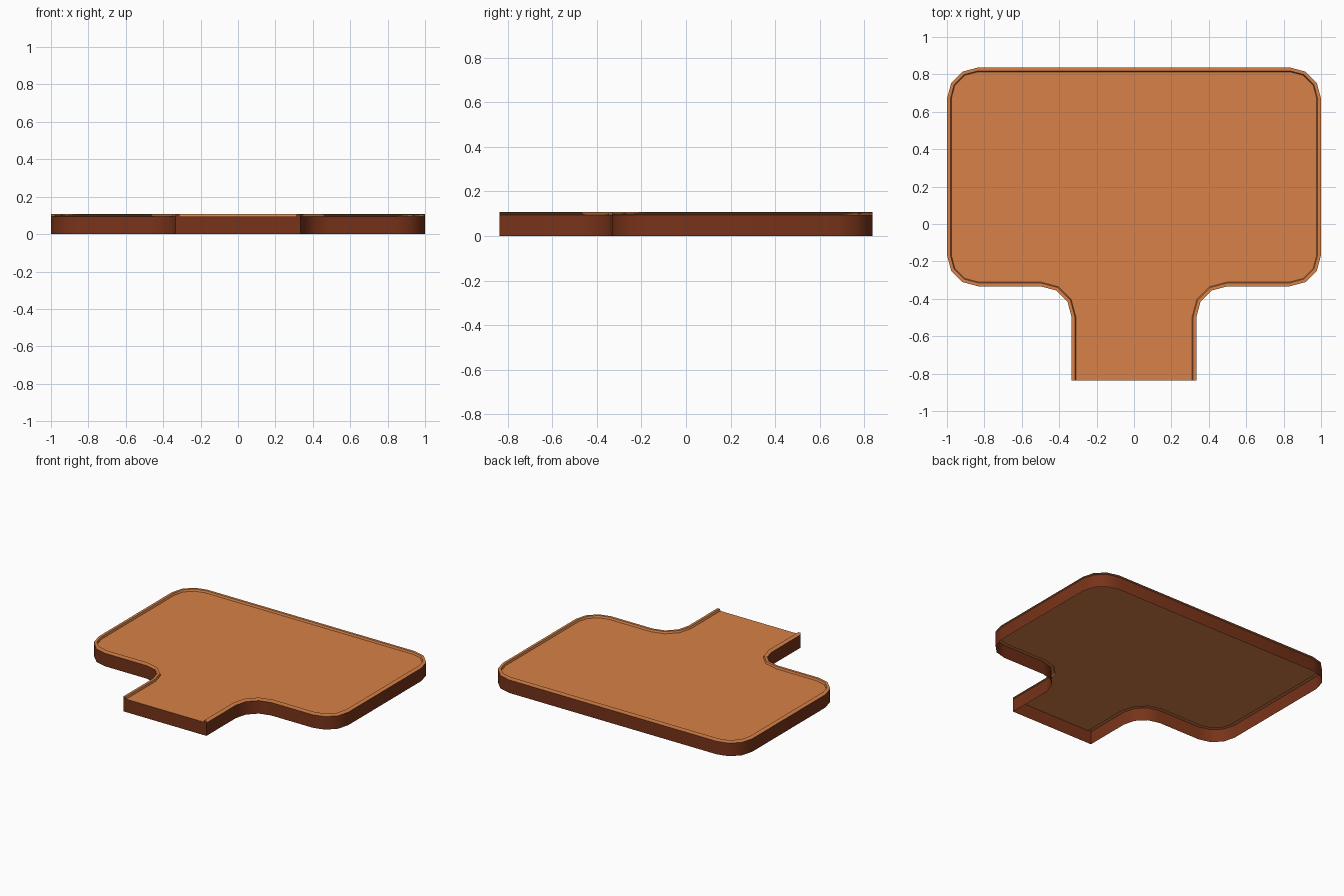
import bpy, bmesh, math

if "Cube" in bpy.data.objects:
    bpy.data.objects.remove(bpy.data.objects["Cube"])

def linear(r, g, b):
    f = lambda c: c / 12.92 if c <= 0.04045 else ((c + 0.055) / 1.055) ** 2.4
    return (f(r / 255), f(g / 255), f(b / 255), 1.0)

def material(name, rgb):
    m = bpy.data.materials.new(name)
    m.diffuse_color = linear(*rgb)
    m.use_nodes = True
    m.node_tree.nodes["Principled BSDF"].inputs["Base Color"].default_value = m.diffuse_color
    return m

def arc(cx, cy, r, a0, a1, n=3):
    return [(cx + r * math.cos(math.radians(a0 + (a1 - a0) * i / n)),
             cy + r * math.sin(math.radians(a0 + (a1 - a0) * i / n))) for i in range(n + 1)]

def outline(d):
    """Open outline from the right neck end round to the left one, inset by d."""
    half = [(0.333 - d, -0.837)]
    half += arc(0.5, -0.5, 0.167 + d, 180, 90)          # neck fillet
    half += arc(0.833, -0.166, 0.167 - d, -90, 0)       # front corner
    half += arc(0.833, 0.67, 0.167 - d, 0, 90)          # back corner
    return half + [(-x, y) for x, y in reversed(half)]

FLOOR, TOP = 0.094, 0.108
orange = material("clay orange", (215, 129, 71))
brown = material("dark brown", (120, 51, 25))

bm = bmesh.new()
profile = [(0, 0), (0, FLOOR), (0, TOP), (0.018, TOP), (0.023, FLOOR)]
rings = [[bm.verts.new((x, y, z)) for x, y in outline(d)] for d, z in profile]

# side wall (brown) and raised rim (orange)
strip = []
for k in range(4):
    a, b = rings[k], rings[k + 1]
    for i in range(len(a) - 1):
        f = bm.faces.new((a[i], a[i + 1], b[i + 1], b[i]))
        f.material_index = 1 if k == 0 else 0
        f.smooth = True
        if k == 1:
            strip.append(f)

# recessed top plate
bm.faces.new(rings[4])

# flat wall closing the neck end, including the rim ends
end = [rings[0][-1]] + [r[0] for r in rings] + [r[-1] for r in reversed(rings[1:])]
bm.faces.new(end).material_index = 1

bm.normal_update()
for e in bm.edges:
    if len(e.link_faces) == 2 and e.calc_face_angle(0) > math.radians(40):
        e.smooth = False
bm.faces.index_update()
strip_ids = {f.index for f in strip}

me = bpy.data.meshes.new("tray_tile")
bm.to_mesh(me)
bm.free()
me.materials.append(orange)
me.materials.append(brown)
ob = bpy.data.objects.new("tray_tile", me)
bpy.context.collection.objects.link(ob)

# rim edge shades together with the rim top, like a soft rounded lip
normals = [tuple(n.vector) for n in me.corner_normals]
for p in me.polygons:
    if p.index in strip_ids:
        for li in p.loop_indices:
            normals[li] = (0, 0, 1)
me.normals_split_custom_set(normals)
